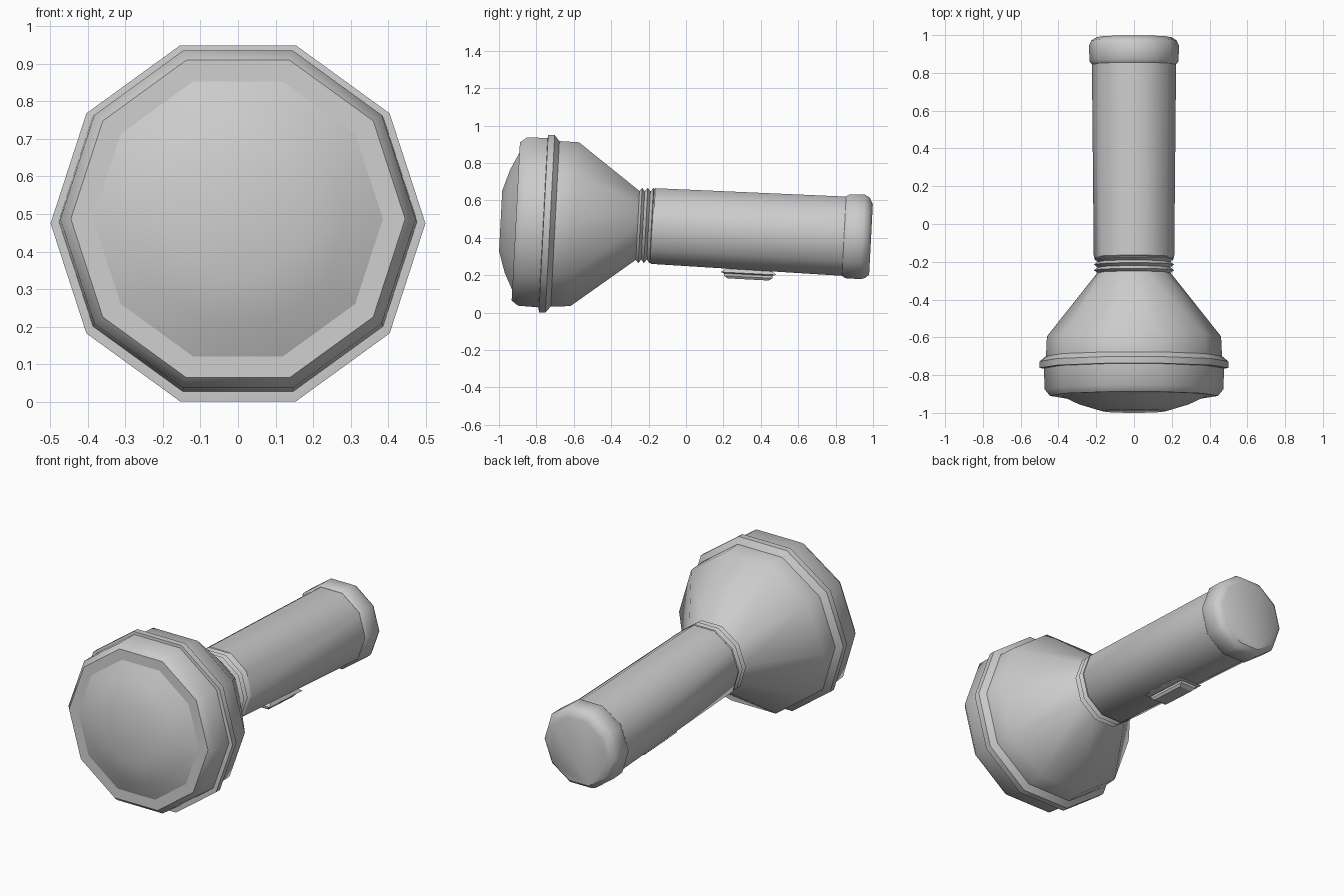
import bpy, bmesh, math
from mathutils import Vector

if "Cube" in bpy.data.objects:
    bpy.data.objects.remove(bpy.data.objects["Cube"])

TILT = math.radians(3)
UP = Vector((0, math.sin(TILT), math.cos(TILT)))     # ring plane direction
AXIS = Vector((0, math.cos(TILT), -math.sin(TILT)))  # along the torch
SIDE = Vector((1, 0, 0))


def skin(name, loops, angle=40):
    """Join equal-length point loops into a closed, capped solid."""
    bm = bmesh.new()
    rings = [[bm.verts.new(p) for p in loop] for loop in loops]
    n = len(rings[0])
    for a, b in zip(rings, rings[1:]):
        for i in range(n):
            j = (i + 1) % n
            bm.faces.new((a[i], a[j], b[j], b[i]))
    bm.faces.new(rings[0])
    bm.faces.new(rings[-1])
    bmesh.ops.recalc_face_normals(bm, faces=bm.faces)
    me = bpy.data.meshes.new(name)
    bm.to_mesh(me)
    bm.free()
    ob = bpy.data.objects.new(name, me)
    bpy.context.collection.objects.link(ob)
    bpy.ops.object.select_all(action='DESELECT')
    ob.select_set(True)
    bpy.context.view_layer.objects.active = ob
    bpy.ops.object.shade_smooth_by_angle(angle=math.radians(angle))
    return ob


def turned(name, profile, sides=10):
    """Profile rows are (y, centre z, radius)."""
    steps = [2 * math.pi * i / sides for i in range(sides)]
    return skin(name, [[Vector((0, y, z)) + SIDE * r * math.cos(t) + UP * r * math.sin(t)
                        for t in steps] for y, z, r in profile])


def plate(name, centre, rows, angle=25):
    """Rows are (half width, half length, drop) of stacked rectangles."""
    c = Vector(centre)
    corners = ((-1, -1), (1, -1), (1, 1), (-1, 1))
    return skin(name, [[c + SIDE * w * sx + AXIS * l * sy - UP * d
                        for sx, sy in corners] for w, l, d in rows], angle)


# Domed lens
turned("lens", [(-0.991, 0.490, 0.17), (-0.955, 0.488, 0.29),
                (-0.908, 0.487, 0.39), (-0.88, 0.486, 0.39)])

# Bezel around the lens
turned("bezel", [(-0.910, 0.487, 0.445), (-0.875, 0.486, 0.473),
                 (-0.74, 0.480, 0.478)])

# Reflector head with its raised ring
turned("reflector_head", [(-0.764, 0.4752, 0.478), (-0.762, 0.4752, 0.499),
                          (-0.727, 0.4752, 0.499), (-0.700, 0.474, 0.466),
                          (-0.595, 0.4725, 0.461), (-0.260, 0.466, 0.195),
                          (-0.24, 0.465, 0.18)])

# Ridged neck
ridges = []
for i in range(3):
    y = -0.26 + 0.03 * i
    ridges += [(y, 0.466, 0.192), (y + 0.015, 0.465, 0.212)]
turned("neck_ridges", ridges + [(-0.17, 0.463, 0.192)])

# Handle
turned("handle", [(-0.195, 0.463, 0.195), (-0.175, 0.4625, 0.213),
                  (0.86, 0.4075, 0.223)])

# End cap
turned("end_cap", [(0.845, 0.409, 0.223), (0.862, 0.408, 0.236),
                   (0.945, 0.4045, 0.238), (0.972, 0.400, 0.225),
                   (0.989, 0.391, 0.197)])

# Slide switch under the handle
SWITCH = (0.335, 0, 0)
switch_at = (0, 0.335, 0.235)
plate("switch_frame", switch_at, [(0.055, 0.11, -0.02), (0.055, 0.11, 0.0),
                                  (0.075, 0.15, 0.026), (0.06, 0.125, 0.032)])
plate("switch_button", switch_at, [(0.05, 0.13, 0.02), (0.05, 0.13, 0.045),
                                   (0.04, 0.11, 0.058)])
